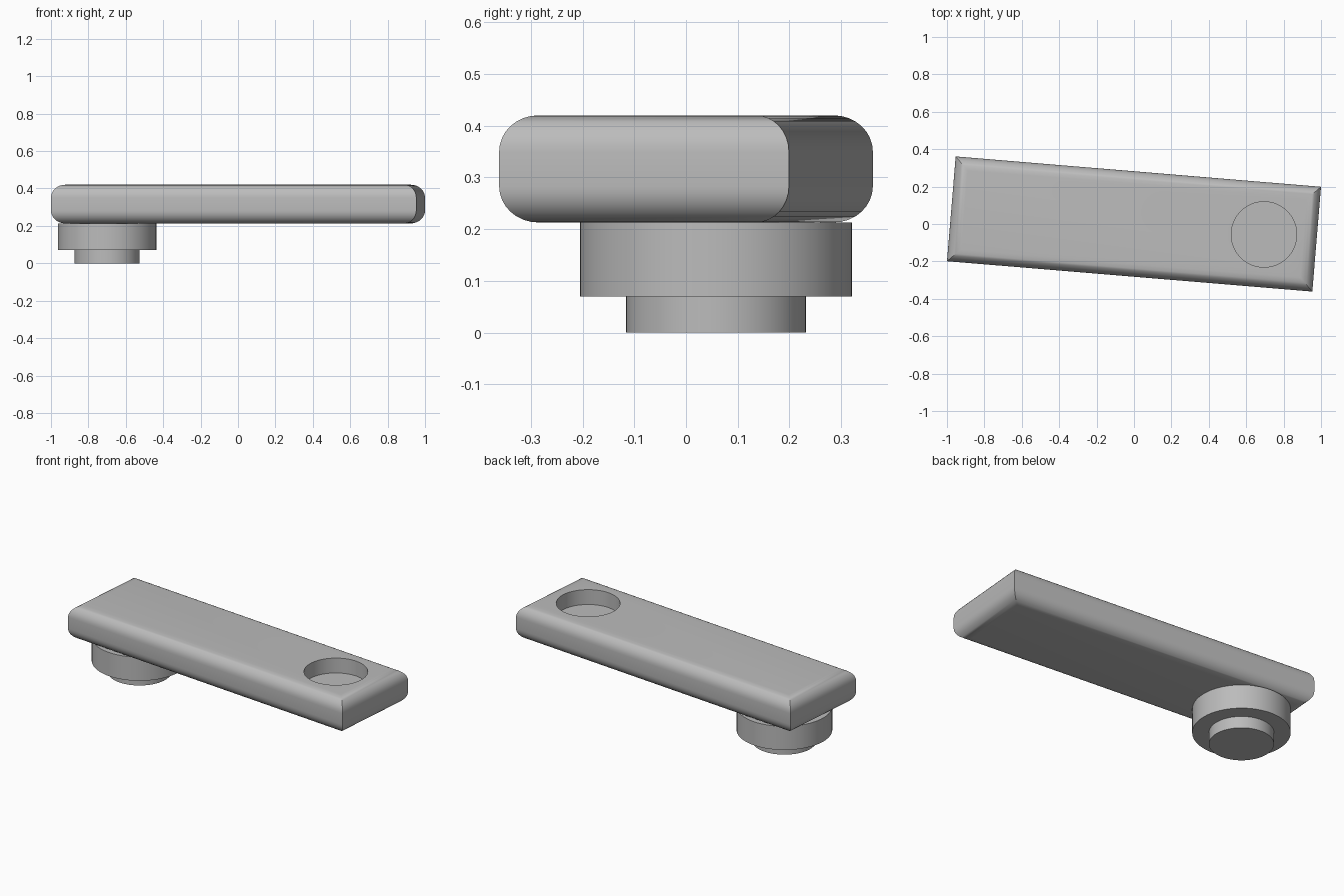
import bpy
import bmesh
import math

if "Cube" in bpy.data.objects:
    bpy.data.objects.remove(bpy.data.objects["Cube"], do_unlink=True)

GREY = (0.5, 0.5, 0.5, 1)
grey = bpy.data.materials.new("plain grey")
grey.use_nodes = True
grey.diffuse_color = GREY
grey.node_tree.nodes["Principled BSDF"].inputs["Base Color"].default_value = GREY


def smooth(obj):
    bpy.ops.object.select_all(action="DESELECT")
    obj.select_set(True)
    bpy.context.view_layer.objects.active = obj
    bpy.ops.object.shade_smooth_by_angle(angle=math.radians(30))


def cylinder(name, x, y, radius, bottom, top):
    bpy.ops.mesh.primitive_cylinder_add(
        vertices=64, radius=radius, depth=top - bottom,
        location=(x, y, (bottom + top) / 2))
    obj = bpy.context.object
    obj.name = name
    obj.data.materials.append(grey)
    smooth(obj)
    return obj


# Arm: a long bar with rounded upper and lower edges and sharp mitred corners
LENGTH, WIDTH, BOTTOM, TOP, ROUND = 1.96, 0.562, 0.213, 0.42, 0.07
STEPS = 8
profile = []
for i in range(STEPS + 1):
    a = math.pi / 2 * i / STEPS
    profile.append((ROUND * (1 - math.sin(a)), BOTTOM + ROUND * (1 - math.cos(a))))
profile += [(inset, BOTTOM + TOP - z) for inset, z in reversed(profile)]

bm = bmesh.new()
rings = []
for inset, z in profile:
    hx, hy = LENGTH / 2 - inset, WIDTH / 2 - inset
    rings.append([bm.verts.new((sx * hx, sy * hy, z))
                  for sx, sy in ((-1, -1), (1, -1), (1, 1), (-1, 1))])
for low, high in zip(rings, rings[1:]):
    for i in range(4):
        j = (i + 1) % 4
        bm.faces.new((low[i], low[j], high[j], high[i]))
bm.faces.new(rings[0][::-1])
bm.faces.new(rings[-1])
mesh = bpy.data.meshes.new("arm")
bm.to_mesh(mesh)
bm.free()
mesh.materials.append(grey)
arm = bpy.data.objects.new("arm", mesh)
bpy.context.collection.objects.link(arm)
arm.rotation_euler.z = math.radians(-4.75)

# Blind socket near the left end
cutter = cylinder("socket_cutter", 0.695, -0.056, 0.175, TOP - 0.09, TOP + 0.1)
cut = arm.modifiers.new("socket", "BOOLEAN")
cut.object = cutter
cut.solver = "EXACT"
bpy.context.view_layer.objects.active = arm
bpy.ops.object.modifier_apply(modifier=cut.name)
bpy.data.objects.remove(cutter, do_unlink=True)
smooth(arm)

# Stepped pivot under the right end
cylinder("pivot_boss", -0.7, 0.058, 0.263, 0.07, BOTTOM)
cylinder("pivot_pin", -0.7, 0.058, 0.174, 0, 0.07)
